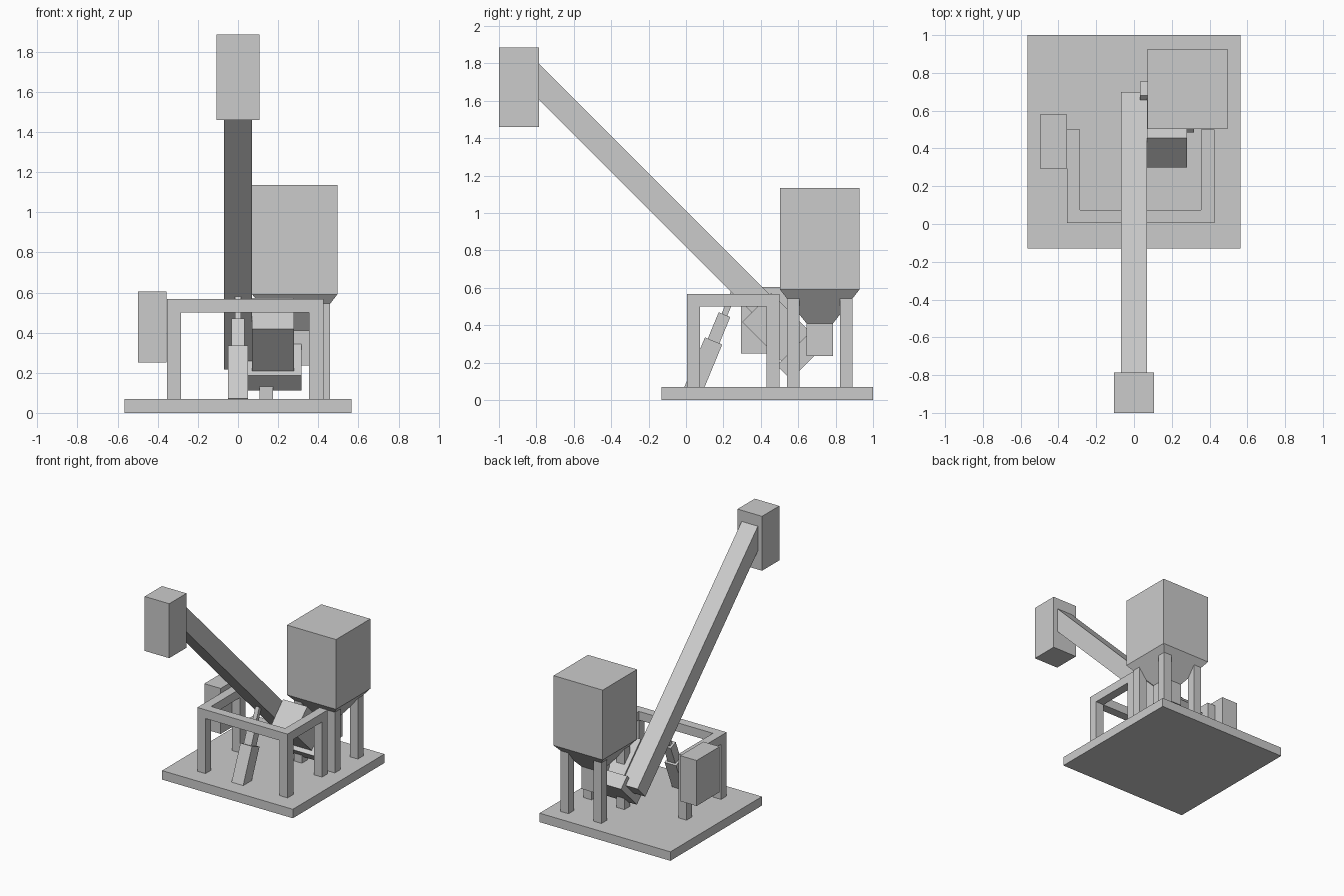
import bpy, bmesh
from math import atan2, hypot

if "Cube" in bpy.data.objects:
    bpy.data.objects.remove(bpy.data.objects["Cube"])


def box(name, x, y, z):
    """Axis-aligned box from (min, max) ranges."""
    bpy.ops.mesh.primitive_cube_add(size=1, location=[sum(r) / 2 for r in (x, y, z)])
    ob = bpy.context.object
    ob.name = name
    ob.scale = [r[1] - r[0] for r in (x, y, z)]
    return ob


def beam(name, start, end, x, depth):
    """Tilted box whose axis runs between two (y, z) points."""
    dy, dz = end[0] - start[0], end[1] - start[1]
    length = hypot(dy, dz)
    ob = box(name, x, (-length / 2, length / 2), (-depth / 2, depth / 2))
    ob.location = (sum(x) / 2, (start[0] + end[0]) / 2, (start[1] + end[1]) / 2)
    ob.rotation_euler.x = atan2(dz, dy)
    return ob


# Base slab
box("base", (-0.565, 0.565), (-0.13, 1.0), (0, 0.07))

# Inclined conveyor and its discharge head
beam("conveyor_arm", (0.65, 0.265), (-0.85, 1.765), (-0.07, 0.07), 0.136)
box("discharge_head", (-0.106, 0.106), (-1.0, -0.787), (1.46, 1.885))

# Drive housing and end plate beside the conveyor foot
beam("drive_housing", (0.378, 0.495), (0.588, 0.285), (0.07, 0.28), 0.22)
beam("drive_plate", (0.583, 0.283), (0.658, 0.208), (0.032, 0.317), 0.276)

# Support frame, open at the back
for side, x in (("left", (-0.355, -0.285)), ("right", (0.355, 0.425))):
    box(f"frame_rail_{side}", x, (0.005, 0.5), (0.5, 0.568))
    for end, y in (("front", (0.005, 0.075)), ("back", (0.43, 0.5))):
        box(f"frame_leg_{end}_{side}", x, y, (0.07, 0.5))
box("frame_front_rail", (-0.285, 0.355), (0.005, 0.075), (0.5, 0.568))

# Control cabinet
box("control_cabinet", (-0.498, -0.356), (0.295, 0.58), (0.25, 0.605))

# Telescopic lift ram
foot, slope = (0.038, 0.052), (0.383, 0.924)
for name, a, b, w in (("ram_barrel", 0, 0.286, 0.1),
                      ("ram_sleeve", 0.286, 0.438, 0.067),
                      ("ram_rod", 0.438, 0.57, 0.032)):
    p, q = [(foot[0] + slope[0] * t, foot[1] + slope[1] * t) for t in (a, b)]
    beam(name, p, q, (-w / 2, w / 2), w)

# Hopper bin, funnel, spout and four legs
cx, cy = 0.283, 0.715
bm = bmesh.new()
rings = []
for half, z in ((0.071, 0.235), (0.071, 0.41), (0.212, 0.59), (0.212, 1.135)):
    rings.append([bm.verts.new((cx + sx * half, cy + sy * half, z))
                  for sx, sy in ((-1, -1), (1, -1), (1, 1), (-1, 1))])
for lo, hi in zip(rings, rings[1:]):
    for i in range(4):
        j = (i + 1) % 4
        bm.faces.new((lo[i], lo[j], hi[j], hi[i]))
bm.faces.new(rings[0][::-1])
bm.faces.new(rings[-1])
mesh = bpy.data.meshes.new("hopper")
bm.to_mesh(mesh)
bm.free()
bpy.context.collection.objects.link(bpy.data.objects.new("hopper", mesh))

for sx in (-1, 1):
    for sy in (-1, 1):
        lx, ly = cx + sx * 0.142, cy + sy * 0.142
        box(f"hopper_leg_{'left' if sx < 0 else 'right'}_{'front' if sy < 0 else 'back'}",
            (lx - 0.034, lx + 0.034), (ly - 0.034, ly + 0.034), (0.07, 0.547))
